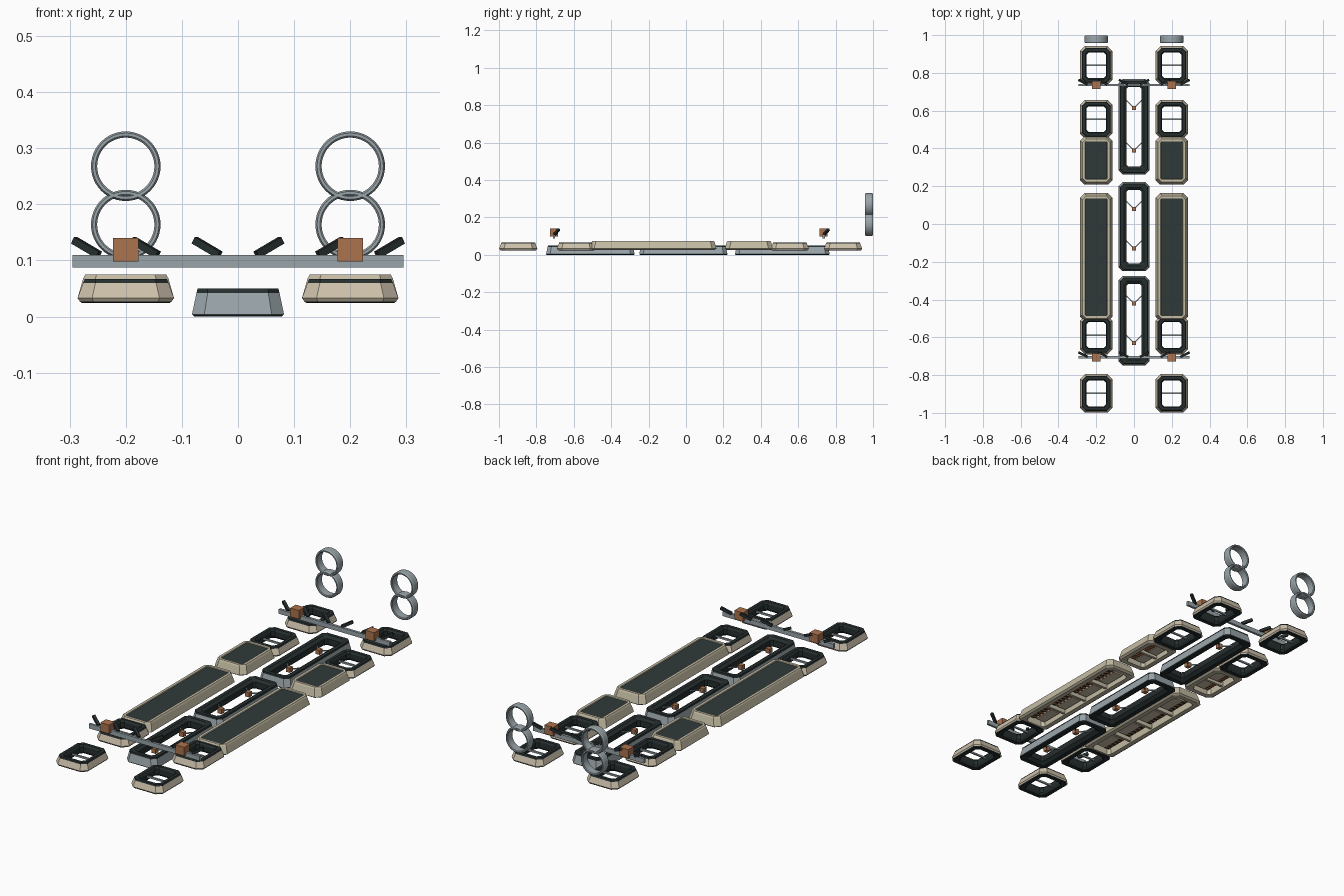
import bpy, bmesh, math
from mathutils import Matrix, Vector

if "Cube" in bpy.data.objects:
    bpy.data.objects.remove(bpy.data.objects["Cube"])


def material(name, rgb):
    m = bpy.data.materials.new(name)
    lin = [((c / 255 + 0.055) / 1.055) ** 2.4 for c in rgb]
    m.diffuse_color = (*lin, 1)
    m.use_nodes = True
    m.node_tree.nodes["Principled BSDF"].inputs["Base Color"].default_value = m.diffuse_color
    return m


BEIGE = material("warm beige", (204, 192, 170))
BONE = material("bone", (196, 188, 164))
DARK = material("dark slate", (38, 46, 46))
INLAY = material("inlay slate", (48, 57, 57))
STEEL = material("blue grey steel", (154, 165, 170))
COPPER = material("copper", (172, 115, 78))


def finish(bm, name, mats):
    bmesh.ops.recalc_face_normals(bm, faces=bm.faces)
    me = bpy.data.meshes.new(name)
    bm.to_mesh(me)
    bm.free()
    for m in mats:
        me.materials.append(m)
    ob = bpy.data.objects.new(name, me)
    bpy.context.collection.objects.link(ob)
    return ob


def octagon(bm, hx, hy, inset, cut, z):
    """Rectangle loop with chamfered corners."""
    a, b = hx - inset, hy - inset
    pts = [(a, -b + cut), (a, b - cut), (a - cut, b), (-a + cut, b),
           (-a, b - cut), (-a, -b + cut), (-a + cut, -b), (a - cut, -b)]
    return [bm.verts.new((x, y, z)) for x, y in pts]


def loft(name, centre, hx, hy, steps, mats, closed=False):
    """steps: (inset, corner cut, z, material of the band up to the next loop)."""
    bm = bmesh.new()
    loops = [octagon(bm, hx, hy, i, c, z) for i, c, z, _ in steps]
    n = len(loops)
    for k in range(n if closed else n - 1):
        a, b = loops[k], loops[(k + 1) % n]
        for j in range(8):
            f = bm.faces.new((a[j], a[(j + 1) % 8], b[(j + 1) % 8], b[j]))
            f.material_index = steps[k][3]
    if not closed:
        bm.faces.new(loops[0][::-1]).material_index = 0
        bm.faces.new(loops[-1]).material_index = steps[-1][3]
    ob = finish(bm, name, mats)
    ob.location = (*centre, 0)
    return ob


def box(name, centre, size, mat, rot=None):
    bm = bmesh.new()
    bmesh.ops.create_cube(bm, size=1, matrix=Matrix.Diagonal((*size, 1)))
    ob = finish(bm, name, [mat])
    ob.matrix_world = Matrix.Translation(centre) @ (rot or Matrix())
    return ob


def rod(name, p, q, width, mat):
    p, q = Vector(p), Vector(q)
    rot = (q - p).to_track_quat('Z', 'Y').to_matrix().to_4x4()
    return box(name, (p + q) / 2, (width, width, (q - p).length), mat, rot)


def ring(name, centre, outer, inner, depth):
    """Short round tube with softened rims, axis along y."""
    bm = bmesh.new()
    h, b = depth / 2, 0.003
    prof = [(inner, -h + b), (inner + b, -h), (outer - b, -h), (outer, -h + 2 * b),
            (outer, h - 2 * b), (outer - b, h), (inner + b, h), (inner, h - b)]
    n = 48
    loops = [[bm.verts.new((r * math.cos(t), y, r * math.sin(t))) for r, y in prof]
             for t in (2 * math.pi * k / n for k in range(n))]
    for k in range(n):
        a, c = loops[k], loops[(k + 1) % n]
        for j in range(8):
            bm.faces.new((a[j], a[(j + 1) % 8], c[(j + 1) % 8], c[j])).smooth = j in (3, 7)
    ob = finish(bm, name, [STEEL])
    ob.location = centre


def panel(x, y0, y1, cells):
    """Raised pad with a dark inlay and a ribbed hollow underside."""
    cy, hy = (y0 + y1) / 2, (y1 - y0) / 2
    loft("side_panel", (x, cy), 0.086, hy, [
        (0.036, 0.012, 0.060, 0), (0.032, 0.014, 0.026, 0), (0.010, 0.020, 0.026, 0),
        (0.0, 0.024, 0.033, 0), (0.010, 0.022, 0.068, 0), (0.014, 0.020, 0.075, 0),
        (0.027, 0.006, 0.075, 0), (0.029, 0.005, 0.072, 1)], [BONE, INLAY])
    length = 2 * hy - 0.07
    step = length / cells
    for i in range(cells):
        yc = cy - length / 2 + step * (i + 0.5)
        # underside block, comb strip and copper teeth
        box("panel_block", (x - math.copysign(0.016, x), yc, 0.05), (0.05, step * 0.72, 0.022), BEIGE)
        box("comb_strip", (x + math.copysign(0.026, x), yc, 0.053), (0.022, step * 0.84, 0.016), DARK)
        for j in range(5):
            box("comb_tooth", (x + math.copysign(0.02, x), yc + (j - 2) * step * 0.16, 0.046),
                (0.026, 0.008, 0.012), COPPER)
        if i:
            box("panel_rib", (x, yc - step / 2, 0.046), (0.104, 0.012, 0.03), BONE)


def frame(x, y):
    """Small open frame with a crossbar."""
    loft("small_frame", (x, y), 0.086, 0.102, [
        (0.008, 0.022, 0.024, 1), (0.004, 0.024, 0.027, 0), (0.0, 0.026, 0.033, 0),
        (0.010, 0.022, 0.060, 1), (0.013, 0.020, 0.067, 1), (0.028, 0.014, 0.067, 1),
        (0.034, 0.012, 0.058, 1), (0.034, 0.012, 0.034, 1), (0.028, 0.014, 0.024, 1)],
        [BEIGE, DARK], closed=True)
    box("frame_crossbar", (x, y, 0.045), (0.11, 0.008, 0.008), STEEL)


# Side columns
for x in (-0.2, 0.2):
    for y in (-0.897, -0.588, 0.555, 0.84):
        frame(x, y)
    panel(x, -0.515, 0.163, 4)
    panel(x, 0.208, 0.465, 2)
    # stacked rings at the back
    for z in (0.164, 0.268):
        ring("back_ring", (x, 0.978, z), 0.062, 0.051, 0.042)

# Central long frames
for y0, y1, nodes in ((-0.748, -0.275, (-0.63, -0.42)),
                      (-0.25, 0.222, (-0.13, 0.08)),
                      (0.262, 0.768, (0.39, 0.615))):
    loft("centre_frame", (0, (y0 + y1) / 2), 0.082, (y1 - y0) / 2, [
        (0.004, 0.020, 0.0, 1), (0.0, 0.022, 0.004, 0), (0.008, 0.020, 0.042, 1),
        (0.010, 0.018, 0.050, 1), (0.028, 0.014, 0.050, 1), (0.042, 0.010, 0.040, 1),
        (0.042, 0.010, 0.012, 1), (0.026, 0.014, 0.0, 1)], [STEEL, DARK], closed=True)
    # copper nodes held by forked struts
    for y in nodes:
        box("copper_node", (0, y, 0.03), (0.022, 0.022, 0.022), COPPER)
        for s in (-1, 1):
            rod("node_strut", (0, y, 0.03), (s * 0.042, y + 0.042, 0.03), 0.005, STEEL)

# Cross beams with copper cubes and slanted fins
for y in (-0.706, 0.736):
    box("cross_beam", (0, y, 0.0985), (0.59, 0.012, 0.022), STEEL)
    for s in (-1, 1):
        box("beam_cube", (s * 0.2, y, 0.119), (0.046, 0.042, 0.042), COPPER)
        for x in (0.055, 0.165, 0.27):
            rod("beam_fin", (s * (x - 0.022), y + 0.003, 0.110),
                (s * (x + 0.022), y + 0.026, 0.136), 0.013, DARK)
